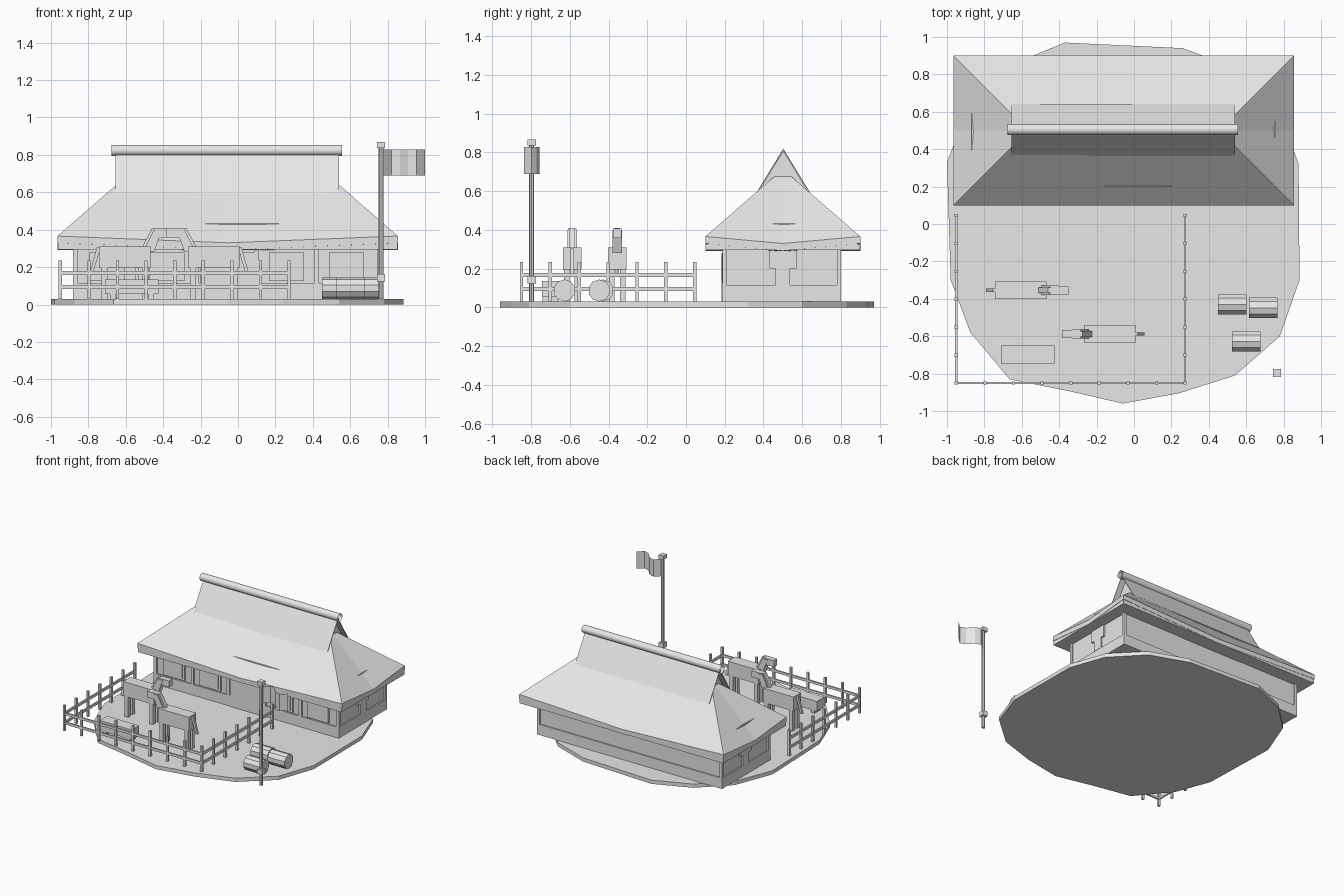
import bpy, bmesh, math
from mathutils import Vector

if "Cube" in bpy.data.objects:
    bpy.data.objects.remove(bpy.data.objects["Cube"])

# The whole model is one plain light grey
GREY = bpy.data.materials.new("light grey")
GREY.diffuse_color = (0.8, 0.8, 0.8, 1)
GREY.use_nodes = True
GREY.node_tree.nodes["Principled BSDF"].inputs["Base Color"].default_value = GREY.diffuse_color


def finish(name, bm, recalc=True):
    if recalc:
        bmesh.ops.recalc_face_normals(bm, faces=bm.faces)
    me = bpy.data.meshes.new(name)
    bm.to_mesh(me)
    bm.free()
    me.materials.append(GREY)
    ob = bpy.data.objects.new(name, me)
    bpy.context.collection.objects.link(ob)
    return ob


def loft(name, rings, caps=True):
    """Skin between equal-length closed rings of points."""
    bm = bmesh.new()
    vs = [[bm.verts.new(p) for p in ring] for ring in rings]
    n = len(vs[0])
    for a, b in zip(vs, vs[1:]):
        for i in range(n):
            j = (i + 1) % n
            bm.faces.new((a[i], a[j], b[j], b[i]))
    if caps:
        bm.faces.new(vs[0][::-1])
        bm.faces.new(vs[-1])
    return finish(name, bm)


def box(name, x0, x1, y0, y1, z0, z1):
    return loft(name, [[(x0, y0, z), (x1, y0, z), (x1, y1, z), (x0, y1, z)] for z in (z0, z1)])


def tube(name, a, b, r, sides, caps=True):
    a, b = Vector(a), Vector(b)
    d = (b - a).normalized()
    u = Vector((0, 0, 1)) if abs(d.z) < 0.9 else Vector((1, 0, 0))
    v = d.cross(u)
    ring = [(u * math.cos(t) + v * math.sin(t)) * r
            for t in (2 * math.pi * i / sides for i in range(sides))]
    return loft(name, [[a + p for p in ring], [b + p for p in ring]], caps)


def slanted(name, p, q, w0, w1, depth, y):
    """Bar in the xz plane from p to q, given widths along x and depth along y."""
    rings = []
    for (x, z), w in ((p, w0), (q, w1)):
        rings.append([(x - w / 2, y - depth / 2, z), (x + w / 2, y - depth / 2, z),
                      (x + w / 2, y + depth / 2, z), (x - w / 2, y + depth / 2, z)])
    return loft(name, rings)


# Ground slab
outline = [(-0.37, .97), (-.66, .85), (-.88, .64), (-1, .33), (-.98, -.3), (-.875, -.58), (-.665, -.83),
           (-.34, -.895), (-.06, -.96), (.24, -.905), (.54, -.81), (.78, -.6), (.885, -.3), (.88, .32),
           (.78, .6), (.56, .83), (.26, .94)]
loft("ground", [[(x, y, z) for x, y in outline] for z in (0, 0.03)])

# House walls, sill band and eave soffit
CX, CY = -0.055, 0.5
box("house_walls", -.87, .755, .2, .79, .03, .433)
box("sill_band", -.88, .765, .188, .8, .03, .115)
box("eave_soffit", -.962, .852, .102, .898, .295, .328)
for x in (-.87, -.54, -.22, .10, .42, .755):
    box("wall_post", x - .012, x + .012, .188, .21, .03, .3)
for x in (-.87, .755):
    box("back_post", x - .012, x + .012, .78, .8, .03, .3)
for x in (-.70, -.38, .26, .58):
    box("window_frame", x - .093, x + .093, .186, .2, .125, .278)
    box("window_panel", x - .075, x + .075, .182, .188, .14, .263)
box("door", -.2, .09, .183, .2, .03, .28)
for x, s in ((-.87, -1), (.755, 1)):
    for nm, h, z0, z1 in (("end_window", .07, .2, .295), ("end_window_post", .037, .115, .2)):
        box(nm, min(x, x + s * .012), max(x, x + s * .012), CY - h, CY + h, z0, z1)


# Hipped roof with eaves sagging at mid-side
def ring(hx, hy, zc, zm):
    pts = [(-1, -1), (0, -1), (1, -1), (1, 0), (1, 1), (0, 1), (-1, 1), (-1, 0)]
    return [(CX + i * hx, CY + j * hy, zc if i * j else zm) for i, j in pts]


loft("hip_roof", [ring(.91, .4, .33, .292), ring(.91, .4, .366, .33), ring(.555, .045, .675, .675)])

# Upper roof: two thin slopes overhanging a recessed gable, with an open ridge tube
section = [(-.139, .592), (0, .82), (.139, .592), (.134, .592), (0, .811), (-.134, .592)]
loft("upper_roof", [[(x, .5025 + y, z) for y, z in section] for x in (-.655, .54)])
loft("gable_boards", [[(x, .5025 - .132, .59), (x, .5025 + .132, .59), (x, .5025, .809)] for x in (-.605, .495)])
ridge = tube("ridge_cap", (-.675, .505, .824), (.555, .505, .824), .03, 16, caps=False)
bpy.context.view_layer.objects.active = ridge
ridge.select_set(True)
bpy.ops.object.shade_smooth_by_angle(angle=math.radians(40))


# Paddock fence
def post(x, y):
    box("fence_post", x - .0085, x + .0085, y - .0085, y + .0085, .03, .235)


X0, X1, Y0, Y1 = -.95, .273, -.85, .045
for i in range(9):
    post(X0 + (X1 - X0) * i / 8, Y0)
for x in (X0, X1):
    for i in range(1, 7):
        post(x, Y0 + (Y1 - Y0) * i / 6)
for z in (.084, .158):
    box("front_rail", X0, X1, Y0 - .006, Y0 + .006, z, z + .02)
    for x in (X0, X1):
        box("side_rail", x - .006, x + .006, Y0, Y1, z, z + .02)


# Horses: s is the facing direction along x
def horse(cx, y, s):
    box("horse_body", cx - .137, cx + .137, y - .047, y + .047, .195, .31)
    for dx in (-.11, .11):
        for dy in (-.028, .028):
            box("horse_leg", cx + dx - .016, cx + dx + .016, y + dy - .015, y + dy + .015, .03, .2)
    slanted("horse_neck", (cx + s * .125, .28), (cx + s * .178, .4), .06, .045, .05, y)
    slanted("horse_mane", (cx + s * .098, .3), (cx + s * .155, .41), .018, .018, .03, y)
    a, b = sorted((cx + s * .16, cx + s * .255))
    box("horse_head", a, b, y - .022, y + .022, .357, .408)
    slanted("horse_tail", (cx - s * .14, .305), (cx - s * .178, .17), .02, .018, .018, y)


horse(-.605, -.355, 1)
horse(-.13, -.588, -1)

# Feed trough
box("trough", -.71, -.425, -.745, -.65, .055, .135)
for x in (-.67, -.465):
    box("trough_foot", x - .015, x + .015, -.74, -.655, .03, .06)

# Hay rolls
for x, y in ((.45, -.43), (.615, -.448), (.525, -.628)):
    tube("hay_roll", (x, y, .087), (x + .152, y, .087), .057, 10)

# Flagpole with collar and cap
PX, PY = .765, -.797
tube("flag_pole", (PX, PY, .03), (PX, PY, .85), .013, 8)
box("pole_collar", PX - .021, PX + .021, PY - .021, PY + .021, .123, .163)
box("pole_cap", PX - .021, PX + .021, PY - .021, PY + .021, .837, .868)

# Waving flag, a single sheet
bm = bmesh.new()
cols = []
for i in range(6):
    t = i / 5
    x, y = .775 + .225 * t, PY + .043 * math.sin(2 * math.pi * t)
    cols.append([bm.verts.new((x, y, z)) for z in (.69, .828)])
for a, b in zip(cols, cols[1:]):
    bm.faces.new((a[0], b[0], b[1], a[1]))
finish("flag", bm, recalc=False)
